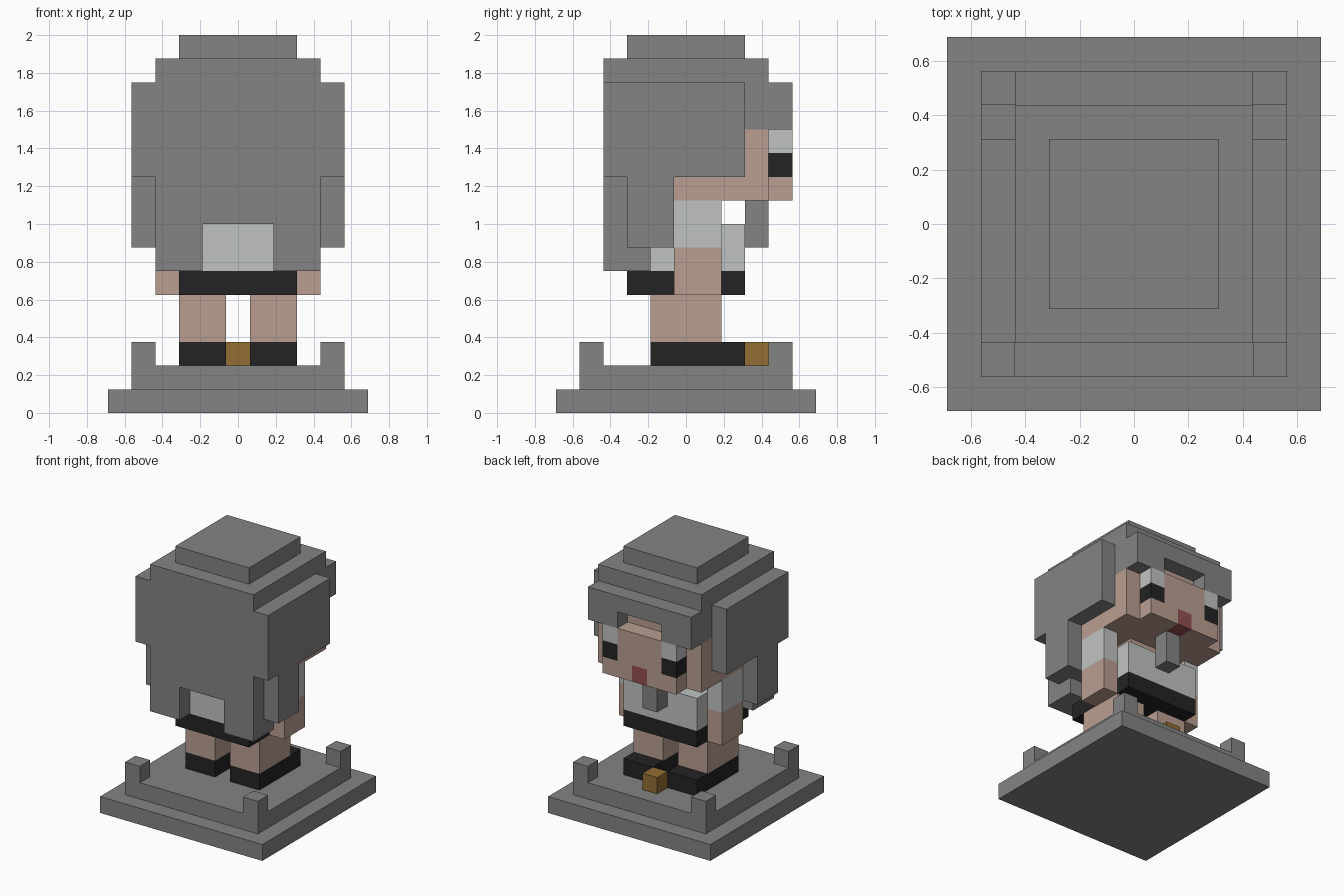
import bpy
import bmesh
from mathutils import Matrix, Vector

cube = bpy.data.objects.get("Cube")
if cube:
    bpy.data.objects.remove(cube, do_unlink=True)

U = 0.125  # edge of one block


def material(name, rgb):
    mat = bpy.data.materials.new(name)
    mat.use_nodes = True
    mat.diffuse_color = (*rgb, 1)
    mat.node_tree.nodes["Principled BSDF"].inputs["Base Color"].default_value = (*rgb, 1)
    return mat


GREY = material("grey", (0.23, 0.23, 0.23))
WHITE = material("off_white", (0.53, 0.55, 0.54))
BLACK = material("near_black", (0.017, 0.017, 0.017))
SKIN = material("skin", (0.49, 0.345, 0.285))
GOLD = material("gold", (0.29, 0.155, 0.034))
RED = material("mouth_red", (0.30, 0.08, 0.08))


def part(name, mat, *boxes, flip=1):
    """One object from boxes, each given as x, y and z ranges in blocks."""
    bm = bmesh.new()
    for xs, ys, zs in boxes:
        lo = Vector((xs[0], ys[0], zs[0]))
        hi = Vector((xs[1], ys[1], zs[1]))
        mid, size = (lo + hi) / 2, hi - lo
        mid.x *= flip
        bmesh.ops.create_cube(bm, size=1, matrix=Matrix.Translation(mid * U)
                              @ Matrix.Diagonal((*(size * U), 1)))
    mesh = bpy.data.meshes.new(name)
    bm.to_mesh(mesh)
    bm.free()
    mesh.materials.append(mat)
    obj = bpy.data.objects.new(name, mesh)
    bpy.context.collection.objects.link(obj)


def pair(name, mat, *boxes):
    part("left_" + name, mat, *boxes)
    part("right_" + name, mat, *boxes, flip=-1)


def span(half):
    return (-half, half)


# Stepped plinth with corner posts
part("plinth_base", GREY, (span(5.5), span(5.5), (0, 1)))
part("plinth_step", GREY, (span(4.5), span(4.5), (1, 2)))
pair("plinth_posts", GREY, *[((3.5, 4.5), ys, (2, 3)) for ys in ((-4.5, -3.5), (3.5, 4.5))])

# Legs, shoes and the small block at the feet
pair("shoe", BLACK, ((0.5, 2.5), (-1.5, 2.5), (2, 3)))
pair("leg", SKIN, ((0.5, 2.5), span(1.5), (3, 5)))
part("gold_block", GOLD, (span(0.5), (2.5, 3.5), (2, 3)))

# Body and arms
part("shorts", BLACK, (span(2.5), span(2.5), (5, 6)))
part("shirt", WHITE, (span(2.5), span(2.5), (6, 8)))
part("neck", SKIN, (span(1.5), (-0.5, 1.5), (8, 9)))
part("neck_tie", GREY, (span(0.5), (2.5, 3.5), (7, 9)))
pair("forearm", SKIN, ((2.5, 3.5), (-0.5, 1.5), (5, 7)))
pair("sleeve", WHITE, ((2.5, 3.5), (-0.5, 1.5), (7, 9)))

# Head and face
part("head", SKIN, (span(3.5), (-0.5, 3.5), (9, 12)), (span(2.5), (-0.5, 3.5), (12, 13)))
part("face", SKIN, (span(1.5), (3.5, 4.5), (10, 12)))
pair("cheek", SKIN, ((0.5, 2.5), (3.5, 4.5), (9, 10)))
part("mouth", RED, (span(0.5), (3.5, 4.5), (9, 10)))
pair("eye_pupil", BLACK, ((1.5, 2.5), (3.5, 4.5), (10, 11)))
pair("eye_white", WHITE, ((1.5, 2.5), (3.5, 4.5), (11, 12)))

# Hair: stepped crown, fringe with a notch, side panels and long back
part("hair_crown", GREY, (span(2.5), span(2.5), (15, 16)))
part("hair_cap", GREY, (span(3.5), span(3.5), (13, 15)))
part("hair_fringe", GREY, (span(3.5), (3.5, 4.5), (13, 14)))
pair("hair_fringe_end", GREY, ((1.5, 3.5), (3.5, 4.5), (12, 13)))
pair("hair_temple", GREY, ((2.5, 3.5), (-0.5, 3.5), (12, 13)))
part("hair_back", GREY, (span(3.5), (-3.5, -0.5), (8, 13)))
pair("hair_back_lock", GREY,
     ((1.5, 3.5), (-3.5, -2.5), (6, 8)),
     ((2.5, 3.5), (-2.5, -1.5), (6, 8)),
     ((2.5, 3.5), (-1.5, -0.5), (7, 8)))
pair("hair_side", GREY,
     ((3.5, 4.5), (-3.5, 2.5), (10, 14)),
     ((3.5, 4.5), (-2.5, -0.5), (7, 10)))
